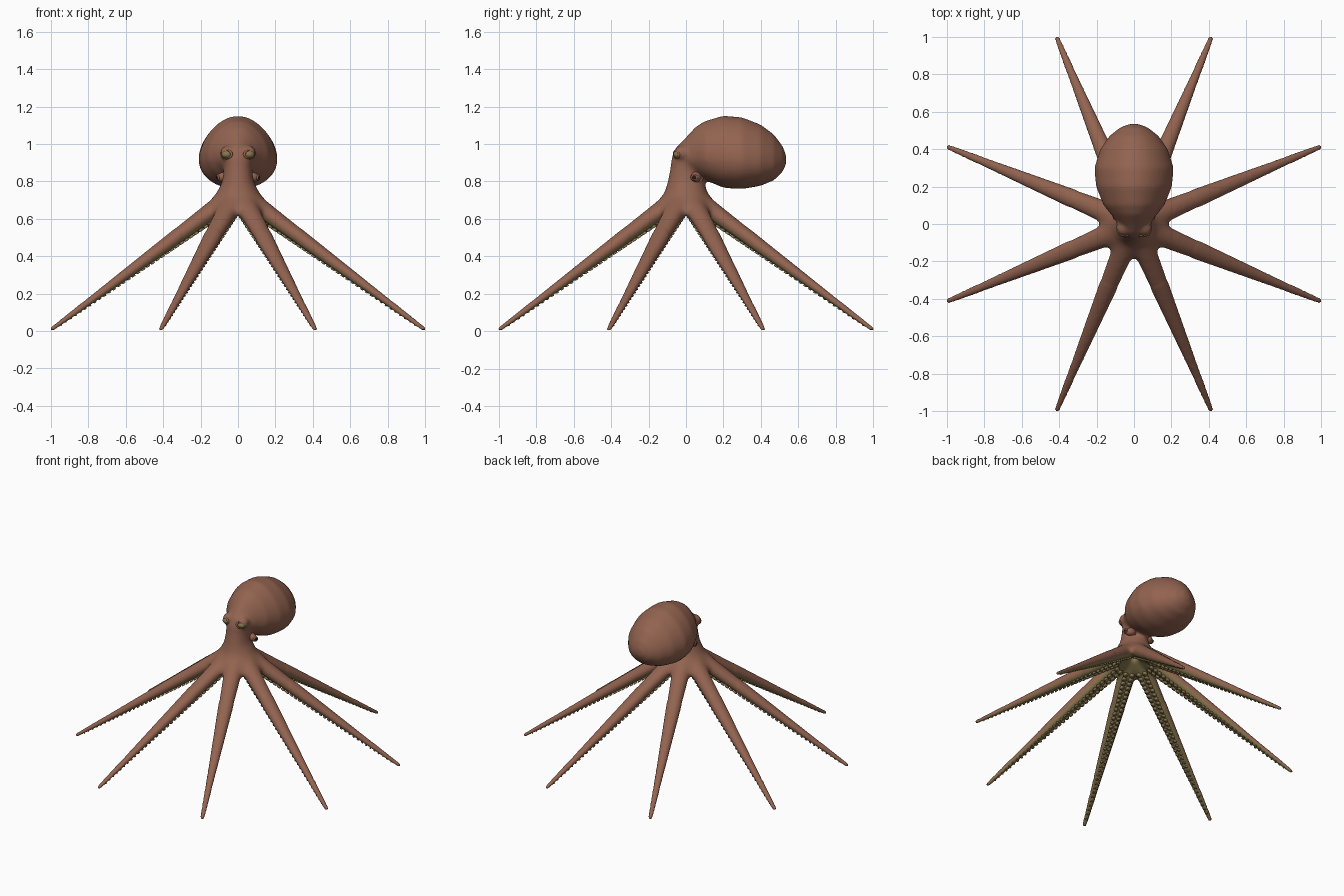
import bpy, bmesh, math
from mathutils import Vector, Matrix

cube = bpy.data.objects.get("Cube")
if cube:
    bpy.data.objects.remove(cube, do_unlink=True)


def material(name, rgb):
    m = bpy.data.materials.new(name)
    m.use_nodes = True
    m.diffuse_color = (*rgb, 1)
    m.node_tree.nodes["Principled BSDF"].inputs["Base Color"].default_value = (*rgb, 1)
    return m


skin = material("brown skin", (0.29, 0.125, 0.08))
under = material("olive underside", (0.24, 0.18, 0.075))
dark = material("dark opening", (0.03, 0.015, 0.01))

ARMS = [math.radians(22.5 + 45 * k) for k in range(8)]
SLOPE, APEX = 0.684, 0.747
TILT = math.atan(SLOPE)


def arm_up(a):
    return Vector((math.sin(TILT) * math.cos(a), math.sin(TILT) * math.sin(a), math.cos(TILT)))


def arm_point(a, r):
    return Vector((r * math.cos(a), r * math.sin(a), APEX - SLOPE * r))


def arm_width(r):
    return 0.07 - 0.056 * (r / 1.08)


def loft(bm, rings, sides=24):
    """Skin rings of (centre, side axis, up axis, pear taper) and cap both ends."""
    loops = []
    for c, u, v, taper in rings:
        loop = []
        for i in range(sides):
            t = math.tau * i / sides
            loop.append(bm.verts.new(c + u * math.cos(t) * (1 - taper * math.sin(t)) + v * math.sin(t)))
        loops.append(loop)
    faces = [bm.faces.new(loops[0]), bm.faces.new(loops[-1])]
    for a, b in zip(loops, loops[1:]):
        for i in range(sides):
            j = (i + 1) % sides
            faces.append(bm.faces.new((a[i], a[j], b[j], b[i])))
    bmesh.ops.recalc_face_normals(bm, faces=faces)


def finish(name, bm, mats):
    me = bpy.data.meshes.new(name)
    bm.to_mesh(me)
    bm.free()
    for m in mats:
        me.materials.append(m)
    for p in me.polygons:
        p.use_smooth = True
    ob = bpy.data.objects.new(name, me)
    bpy.context.collection.objects.link(ob)
    return ob


def ball(bm, centre, size):
    mat = Matrix.Translation(centre) @ Matrix.Diagonal((*size, 1))
    bmesh.ops.create_uvsphere(bm, u_segments=24, v_segments=14, radius=1, matrix=mat)


X, Y, Z = Vector((1, 0, 0)), Vector((0, 1, 0)), Vector((0, 0, 1))
bm = bmesh.new()

# Mantle: rings of (y, z, half width, half height)
mantle = [(-0.05, 0.945, 0.045, 0.04), (0, 0.945, 0.085, 0.09), (0.05, 0.965, 0.12, 0.125),
          (0.1, 0.965, 0.16, 0.157), (0.2, 0.958, 0.2, 0.193), (0.3, 0.95, 0.209, 0.192),
          (0.4, 0.94, 0.178, 0.163), (0.47, 0.928, 0.13, 0.122), (0.515, 0.92, 0.075, 0.07),
          (0.535, 0.917, 0.025, 0.025)]
loft(bm, [(Y * y + Z * z, X * w, Z * h, 0.18) for y, z, w, h in mantle], 40)

# Neck and web: rings of (z, y, half width, half depth)
neck = [(0.7, 0, 0.03, 0.03), (0.615, 0, 0.18, 0.18), (0.645, 0, 0.19, 0.19), (0.69, 0, 0.155, 0.155),
        (0.74, 0, 0.115, 0.115), (0.8, 0, 0.085, 0.098), (0.87, 0, 0.075, 0.085),
        (0.93, 0, 0.075, 0.075), (0.98, 0.01, 0.07, 0.065)]
loft(bm, [(Y * y + Z * z, X * w, Y * d, 0) for z, y, w, d in neck], 40)

# Eye sockets on the head
for s in (-1, 1):
    ball(bm, (s * 0.055, -0.022, 0.952), (0.042, 0.042, 0.04))

# Arms
for a in ARMS:
    side, up = Vector((-math.sin(a), math.cos(a), 0)), arm_up(a)
    radii = [0.05 + 1.025 * i / 12 for i in range(13)]
    loft(bm, [(arm_point(a, r), side * arm_width(r), up * arm_width(r) * 0.8, 0) for r in radii]
         + [(arm_point(a, 1.086), side * 0.006, up * 0.005, 0)], 16)

# Fuse everything into one skin
rough = finish("rough_body", bm, [skin])
mod = rough.modifiers.new("fuse", "REMESH")
mod.mode = "VOXEL"
mod.voxel_size = 0.009
fused = bpy.data.meshes.new_from_object(rough.evaluated_get(bpy.context.evaluated_depsgraph_get()))
bpy.data.objects.remove(rough, do_unlink=True)

bm = bmesh.new()
bm.from_mesh(fused)
bpy.data.meshes.remove(fused)


def relax(verts, times):
    for _ in range(times):
        bmesh.ops.smooth_vert(bm, verts=verts, factor=0.5, use_axis_x=True, use_axis_y=True, use_axis_z=True)


relax([v for v in bm.verts if v.co.xy.length < 0.9], 5)
relax([v for v in bm.verts if v.co.xy.length < 0.36 and 0.4 < v.co.z < 0.9], 14)
relax(bm.verts[:], 2)
bm.normal_update()
# Olive on the faces that look away from each arm's upper side
for f in bm.faces:
    c = f.calc_center_median()
    k = math.floor(math.atan2(c.y, c.x) / math.radians(45))
    a = math.radians(45 * k + 22.5)
    f.material_index = int(c.z < 0.74 and f.normal.dot(arm_up(a)) < -0.4)
finish("octopus_body", bm, [skin, under])

# Two rows of suckers beneath every arm
bm = bmesh.new()
for a in ARMS:
    side, up = Vector((-math.sin(a), math.cos(a), 0)), arm_up(a)
    turn = up.to_track_quat("Z", "Y").to_matrix().to_4x4()
    for i in range(34):
        r = 0.14 + 0.027 * i
        w = arm_width(r)
        for s in (-1, 1):
            p = arm_point(a, r) + side * s * w * 0.36 - up * w * 0.74
            bmesh.ops.create_cone(bm, cap_ends=True, segments=10, radius1=w * 0.3, radius2=w * 0.2,
                                  depth=w * 0.2, matrix=Matrix.Translation(p) @ turn)
finish("suckers", bm, [under])


def ring(name, centre, direction, major, minor, stretch, mat):
    bpy.ops.mesh.primitive_torus_add(major_segments=24, minor_segments=10, location=centre,
                                     major_radius=major, minor_radius=minor)
    ob = bpy.context.object
    ob.name = name
    ob.rotation_euler = Vector(direction).to_track_quat("Z", "Y").to_euler()
    ob.scale = (1, stretch, 1)
    ob.data.materials.append(mat)
    bpy.ops.object.shade_smooth()


# Eyes with lids, and a siphon on each side of the neck
for s, label in ((1, "left"), (-1, "right")):
    bm = bmesh.new()
    ball(bm, (s * 0.058, -0.042, 0.944), (0.03, 0.026, 0.022))
    finish(label + "_eye", bm, [under])
    ring(label + "_eyelid", (s * 0.06, -0.05, 0.945), (s * 0.5, -1, 0), 0.029, 0.007, 0.75, skin)

    out = Vector((s, -0.25, -0.1)).normalized()
    base = Vector((s * 0.065, 0.055, 0.825))
    turn = out.to_track_quat("Z", "Y").to_matrix().to_4x4()
    bm = bmesh.new()
    bmesh.ops.create_cone(bm, cap_ends=True, segments=20, radius1=0.035, radius2=0.018, depth=0.06,
                          matrix=Matrix.Translation(base + out * 0.015) @ turn)
    finish(label + "_siphon", bm, [skin])
    ring(label + "_siphon_rim", base + out * 0.045, out, 0.015, 0.006, 0.8, skin)
    bm = bmesh.new()
    bmesh.ops.create_cone(bm, cap_ends=True, segments=20, radius1=0.012, radius2=0.012, depth=0.004,
                          matrix=Matrix.Translation(base + out * 0.047) @ turn)
    finish(label + "_siphon_hole", bm, [dark])
